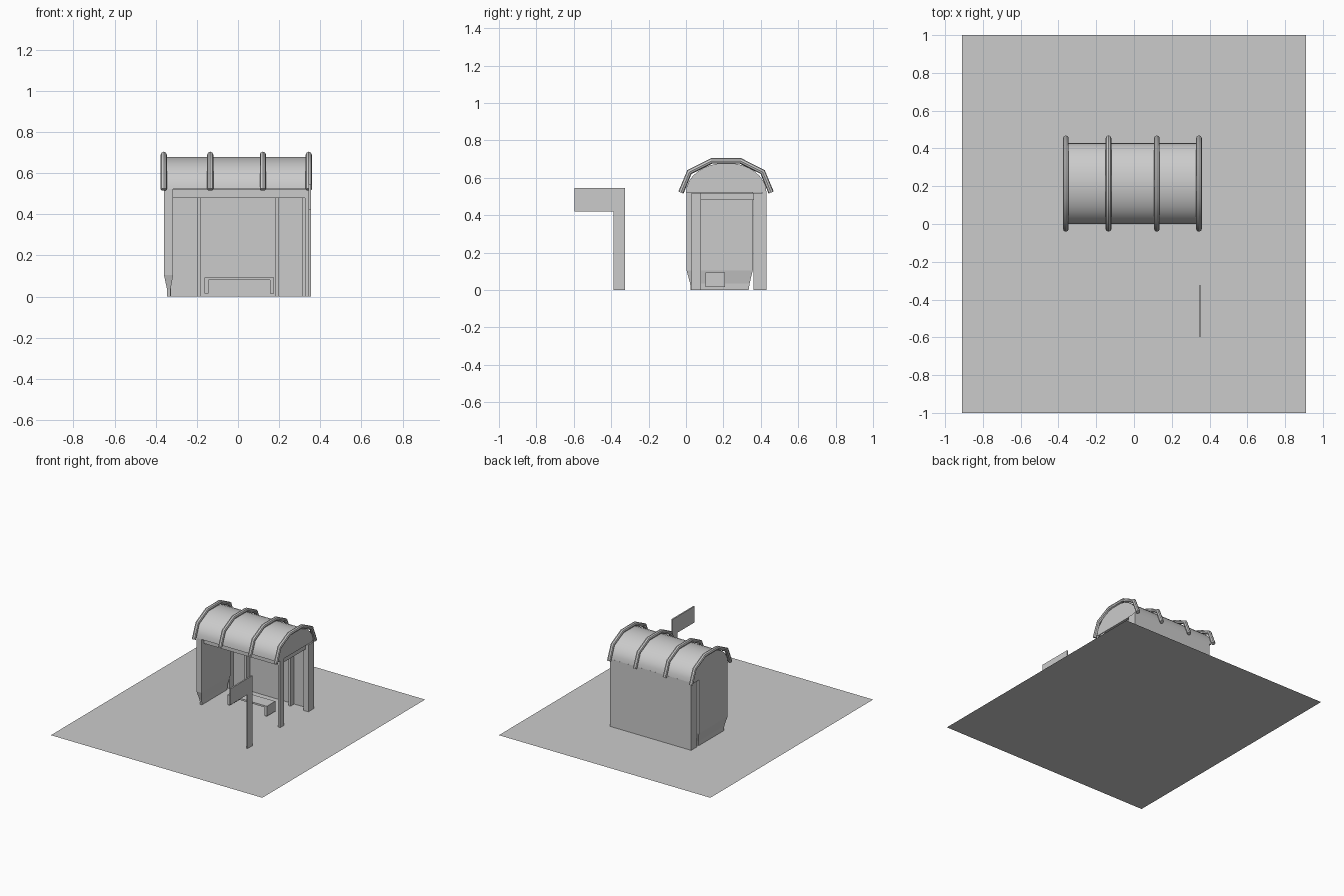
import bpy, bmesh, math

if "Cube" in bpy.data.objects:
    bpy.data.objects.remove(bpy.data.objects["Cube"])


def mesh_obj(name, bm):
    bmesh.ops.recalc_face_normals(bm, faces=bm.faces)
    me = bpy.data.meshes.new(name)
    bm.to_mesh(me)
    bm.free()
    ob = bpy.data.objects.new(name, me)
    bpy.context.collection.objects.link(ob)
    return ob


def box(name, x, y, z):
    bm = bmesh.new()
    bmesh.ops.create_cube(bm, size=1)
    for v in bm.verts:
        v.co = [a[0] + (c + 0.5) * (a[1] - a[0]) for c, a in zip(v.co, (x, y, z))]
    return mesh_obj(name, bm)


def extrude_x(name, profile, x0, x1):
    bm = bmesh.new()
    face = bm.faces.new([bm.verts.new((x0, y, z)) for y, z in profile])
    new = bmesh.ops.extrude_face_region(bm, geom=[face])["geom"]
    for v in new:
        if isinstance(v, bmesh.types.BMVert):
            v.co.x = x1
    # keep the starting cap
    if not face.is_valid or len(bm.faces) < len(profile) + 2:
        bm.faces.new([v for v in bm.verts if v.co.x == x0])
    return mesh_obj(name, bm)


def smooth(ob, deg=35):
    bpy.ops.object.select_all(action='DESELECT')
    ob.select_set(True)
    bpy.context.view_layer.objects.active = ob
    bpy.ops.object.shade_smooth_by_angle(angle=math.radians(deg))


# flat paving sheet
bm = bmesh.new()
bmesh.ops.create_grid(bm, x_segments=1, y_segments=1, size=1)
for v in bm.verts:
    v.co.x *= 0.91
paving = mesh_obj("paving", bm)

# back wall with mullions and corner posts
box("back_wall", (-0.345, 0.353), (0.41, 0.43), (0, 0.525))
for i, (x0, x1) in enumerate([(-0.20, -0.183), (0.18, 0.197)]):
    box(f"back_mullion_{i}", (x0, x1), (0.365, 0.41), (0, 0.52))
box("back_left_post", (-0.345, -0.325), (0.36, 0.42), (0, 0.52))
box("back_right_post", (0.31, 0.353), (0.36, 0.42), (0, 0.52))
box("front_right_post", (0.325, 0.342), (0.03, 0.08), (0, 0.52))

# top beams around the opening
box("front_beam", (-0.315, 0.325), (0.03, 0.05), (0.48, 0.52))
box("right_beam", (0.312, 0.328), (0.03, 0.36), (0.48, 0.52))

# left display panel, narrowing to a plinth at the bottom
bm = bmesh.new()
rings = []
for z, x0, x1, y0, y1 in [(0, -0.345, -0.328, 0.025, 0.335), (0.035, -0.345, -0.328, 0.022, 0.34),
                          (0.105, -0.36, -0.315, 0.003, 0.357), (0.525, -0.36, -0.315, 0.003, 0.357)]:
    rings.append([bm.verts.new((x, y, z)) for x, y in ((x0, y0), (x1, y0), (x1, y1), (x0, y1))])
bm.faces.new(rings[0])
bm.faces.new(rings[-1])
for a, b in zip(rings, rings[1:]):
    for i in range(4):
        j = (i + 1) % 4
        bm.faces.new((a[i], a[j], b[j], b[i]))
mesh_obj("left_panel", bm)

# vaulted roof
N = 16
arch = [(0.215 - 0.215 * math.cos(math.pi * i / N), 0.522 + 0.158 * math.sin(math.pi * i / N))
        for i in range(N + 1)]
smooth(extrude_x("vaulted_roof", arch, -0.36, 0.345))

# faceted round ribs over the roof
half = [(-0.241, 0.521), (-0.196, 0.631), (-0.078, 0.69)]
path = half + [(-y, z) for y, z in reversed(half)]
for i, x in enumerate((-0.361, -0.135, 0.121, 0.344)):
    cu = bpy.data.curves.new("rib_path", 'CURVE')
    cu.dimensions = '3D'
    cu.bevel_depth = 0.015
    cu.bevel_resolution = 2
    cu.use_fill_caps = True
    sp = cu.splines.new('POLY')
    sp.points.add(len(path) - 1)
    for p, (y, z) in zip(sp.points, path):
        p.co = (x, y + 0.214, z, 1)
    tmp = bpy.data.objects.new("rib_tmp", cu)
    bpy.context.collection.objects.link(tmp)
    bpy.context.view_layer.update()
    me = bpy.data.meshes.new_from_object(tmp)
    bpy.data.objects.remove(tmp)
    rib = bpy.data.objects.new(f"roof_rib_{i}", me)
    bpy.context.collection.objects.link(rib)
    smooth(rib, 40)

# bench
box("bench_seat", (-0.163, 0.175), (0.105, 0.208), (0.08, 0.093))
box("bench_left_leg", (-0.163, -0.143), (0.105, 0.208), (0.015, 0.082))
box("bench_right_leg", (0.155, 0.175), (0.105, 0.208), (0.015, 0.082))

# flag-shaped roadside sign
flag = [(-0.325, 0), (-0.325, 0.545), (-0.595, 0.545), (-0.595, 0.42), (-0.387, 0.42), (-0.387, 0)]
extrude_x("stop_sign", flag, 0.343, 0.354)
